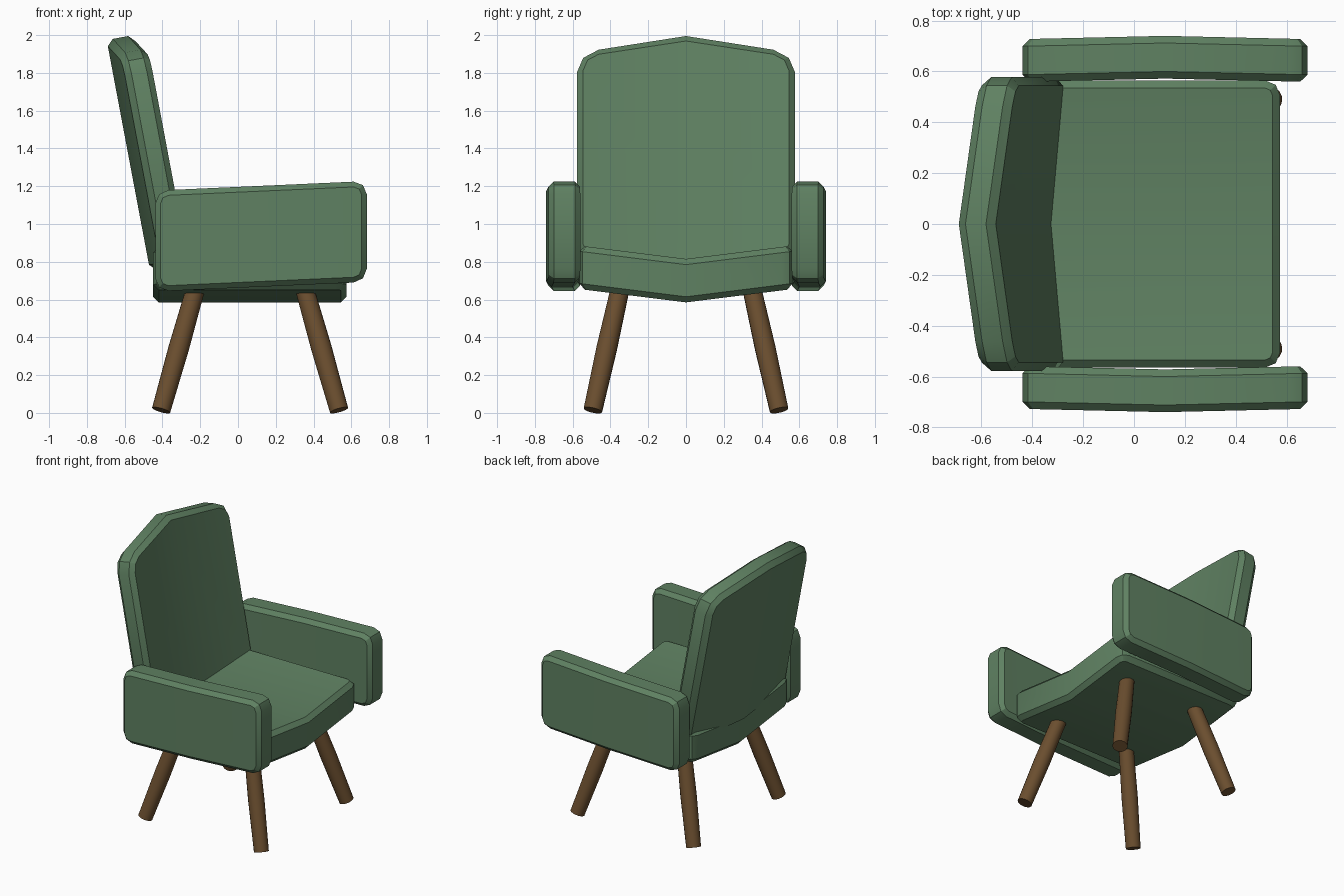
import bpy, bmesh, math
from mathutils import Vector

if "Cube" in bpy.data.objects:
    bpy.data.objects.remove(bpy.data.objects["Cube"])


def material(name, col):
    m = bpy.data.materials.new(name)
    m.diffuse_color = (*col, 1)
    m.use_nodes = True
    m.node_tree.nodes["Principled BSDF"].inputs["Base Color"].default_value = m.diffuse_color
    return m


green = material("green upholstery", (0.115, 0.220, 0.122))
brown = material("brown wood", (0.145, 0.076, 0.028))


def finish(name, bm, mat, angle=30):
    bmesh.ops.recalc_face_normals(bm, faces=bm.faces)
    me = bpy.data.meshes.new(name)
    bm.to_mesh(me)
    bm.free()
    ob = bpy.data.objects.new(name, me)
    bpy.context.collection.objects.link(ob)
    me.materials.append(mat)
    bpy.ops.object.select_all(action='DESELECT')
    ob.select_set(True)
    bpy.context.view_layer.objects.active = ob
    bpy.ops.object.shade_smooth_by_angle(angle=math.radians(angle))
    return ob


def outline(hu, hv, r, inset):
    """Rounded rectangle with two-segment corners and a centre point top and bottom."""
    pts = []
    for cx, cy, a0 in ((1, 1, 0), (-1, 1, 90), (-1, -1, 180), (1, -1, 270)):
        for k in range(3):
            a = math.radians(a0 + 45 * k)
            rr = r - inset
            pts.append((cx * (hu - r) + rr * math.cos(a), cy * (hv - r) + rr * math.sin(a)))
        if a0 in (0, 180):
            pts.append((0, cy * (hv - inset)))
    return pts


def cushion(name, hu, hv, hw, r, bevel, place):
    """Chamfered slab, creased along u = 0; place() bends it into position."""
    bm = bmesh.new()
    rings = []
    for w, ins in ((-hw, bevel), (-hw + bevel, 0), (hw - bevel, 0), (hw, bevel)):
        rings.append([bm.verts.new(place(u, v, w)) for u, v in outline(hu, hv, r, ins)])
    n = len(rings[0])
    for a, b in zip(rings, rings[1:]):
        for i in range(n):
            j = (i + 1) % n
            bm.faces.new((a[i], a[j], b[j], b[i]))
    # centre points sit at index 3 and 10
    for ring in (rings[0], rings[3]):
        bm.faces.new(ring[3:11])
        bm.faces.new(ring[10:] + ring[:4])
    return finish(name, bm, green)


# Seat, dipping toward the middle
cushion("seat", 0.565, 0.512, 0.115, 0.06, 0.03,
        lambda u, v, w: (0.063 + v, u, 0.70 + w + 0.125 * abs(u)))

# Backrest, leaning back, hollowed in the middle with a peaked top
V = Vector((-0.185, 0, 0.983))
N = Vector((0.983, 0, 0.185))
L = 1.243


def place_back(u, v, w):
    t = (v + L / 2) / L
    v2 = v - L / 2 - 0.18 * abs(u) * t
    return Vector((-0.6225, u, 1.9875)) + V * v2 + N * (w + 0.11 * abs(u))


cushion("backrest", 0.578, L / 2, 0.074, 0.115, 0.033, place_back)

# Armrests, bowed slightly outward and rising to the front
for s, side in ((1, "left"), (-1, "right")):
    cushion("armrest_" + side, 0.56, 0.267, 0.084, 0.07, 0.028,
            lambda u, v, w: (0.122 + u, s * (0.656 + w - 0.023 * abs(u)), 0.935 + v + 0.045 * u))

# Splayed legs, slightly thicker at mid height
for sx, end in ((1, "front"), (-1, "back")):
    for sy, side in ((1, "left"), (-1, "right")):
        bot = Vector((0.064 + sx * 0.471, sy * 0.493, 0.014))
        top = Vector((0.064 + sx * 0.285, sy * 0.346, 0.67))
        axis = (top - bot).normalized()
        q = axis.to_track_quat('Z', 'Y')
        bm = bmesh.new()
        rings = []
        for t, r in ((0, 0.05), (0.5, 0.055), (1, 0.05)):
            c = bot.lerp(top, t)
            rings.append([bm.verts.new(c + q @ Vector((r * math.cos(a), r * math.sin(a), 0)))
                          for a in (math.tau * i / 16 for i in range(16))])
        for a, b in zip(rings, rings[1:]):
            for i in range(16):
                j = (i + 1) % 16
                bm.faces.new((a[i], a[j], b[j], b[i]))
        bm.faces.new(rings[0])
        bm.faces.new(rings[-1])
        finish("leg_%s_%s" % (end, side), bm, brown)
